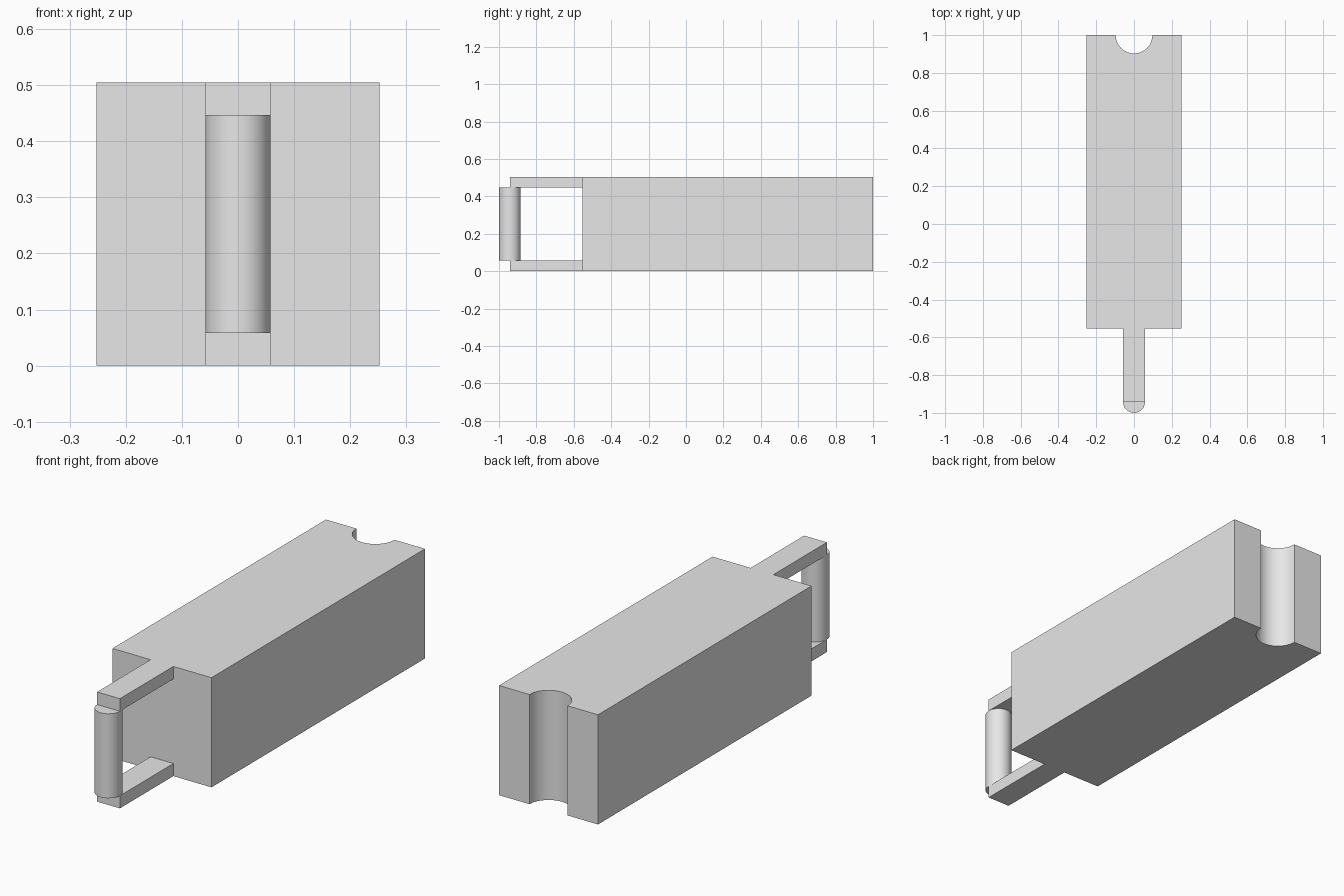
import bpy
import bmesh
from math import pi, sin, cos, radians

cube = bpy.data.objects.get("Cube")
if cube:
    bpy.data.objects.remove(cube, do_unlink=True)

grey = bpy.data.materials.new("light_grey")
grey.use_nodes = True
colour = (0.8, 0.8, 0.8, 1)
grey.diffuse_color = colour
grey.node_tree.nodes["Principled BSDF"].inputs["Base Color"].default_value = colour

HEIGHT = 0.505
HALF_WIDTH = 0.252
SHOULDER_Y = -0.553
PIN_Y = -0.942
PIN_R = 0.058
GROOVE_R = 0.097


def arc(cy, radius, start, end, steps):
    angles = [start + (end - start) * i / steps for i in range(steps + 1)]
    return [(radius * cos(a), cy + radius * sin(a)) for a in angles]


def prism(name, outline, z0, z1):
    """Extrude a plan outline upwards between two heights."""
    bm = bmesh.new()
    face = bm.faces.new([bm.verts.new((x, y, z0)) for x, y in outline])
    grown = bmesh.ops.extrude_face_region(bm, geom=[face])
    top = [v for v in grown["geom"] if isinstance(v, bmesh.types.BMVert)]
    bmesh.ops.translate(bm, verts=top, vec=(0, 0, z1 - z0))
    bmesh.ops.recalc_face_normals(bm, faces=bm.faces[:])
    mesh = bpy.data.meshes.new(name)
    bm.to_mesh(mesh)
    bm.free()
    mesh.materials.append(grey)
    obj = bpy.data.objects.new(name, mesh)
    bpy.context.collection.objects.link(obj)
    bpy.ops.object.select_all(action="DESELECT")
    obj.select_set(True)
    bpy.context.view_layer.objects.active = obj
    bpy.ops.object.shade_smooth_by_angle(angle=radians(30))
    return obj


def rectangle(half, y0, y1):
    return [(-half, y0), (half, y0), (half, y1), (-half, y1)]


# Long block with a half-round groove down its back face
corners = rectangle(HALF_WIDTH, SHOULDER_Y, 1)
body = corners[:3] + arc(1, GROOVE_R, 0, -pi, 32) + corners[3:]
prism("body", body, 0, HEIGHT)

# Two flat arms reaching forward
arm = rectangle(PIN_R, PIN_Y, SHOULDER_Y)
prism("lower_arm", arm, 0, PIN_R)
prism("upper_arm", arm, HEIGHT - PIN_R, HEIGHT)

# Round hinge pin held between the arms
prism("hinge_pin", arc(PIN_Y, PIN_R, 0, 2 * pi, 48)[:-1], PIN_R, HEIGHT - PIN_R)
